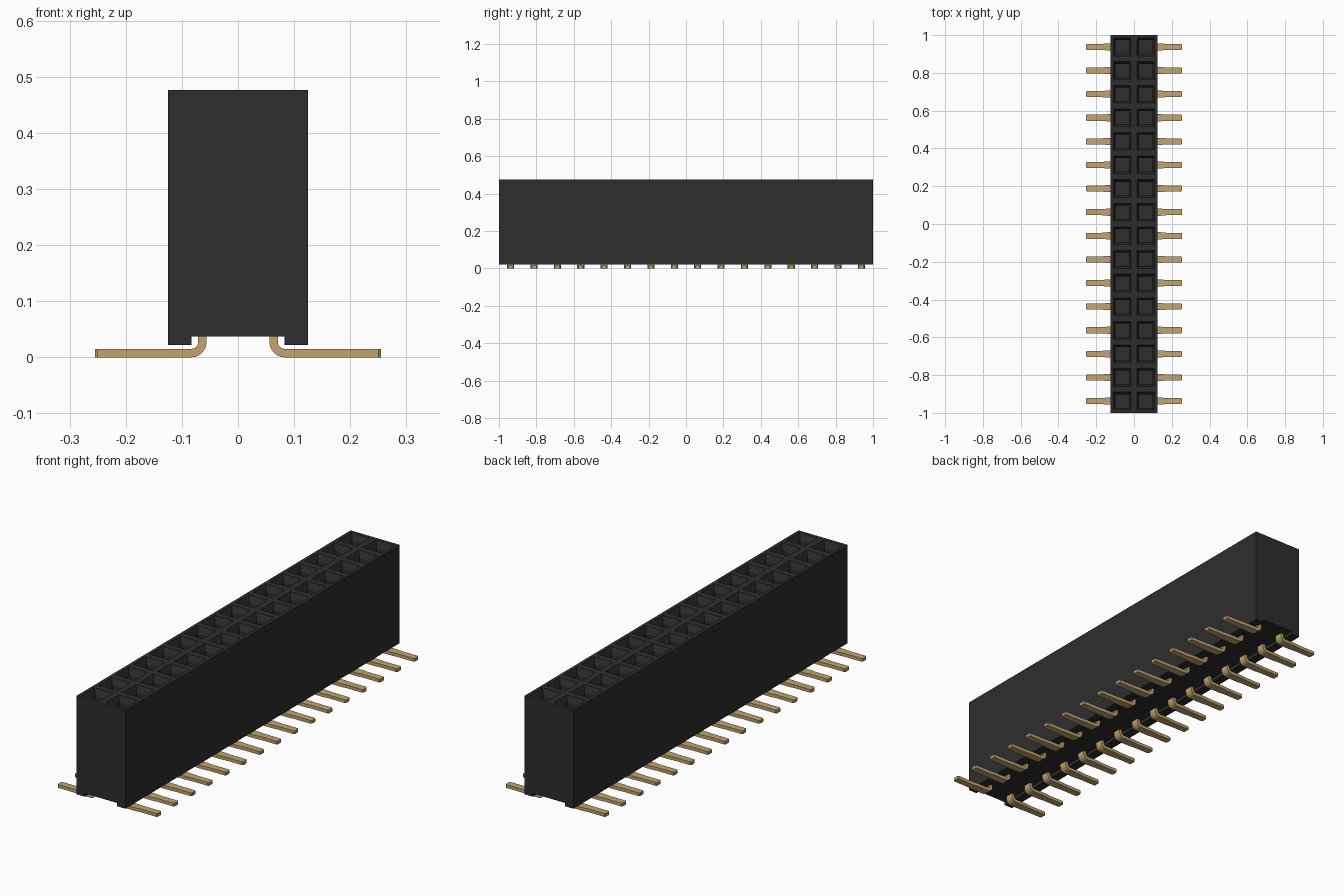
import bpy, bmesh, math
from mathutils import Vector

cube = bpy.data.objects.get("Cube")
if cube:
    bpy.data.objects.remove(cube, do_unlink=True)

ROWS, PITCH = 16, 0.125
HALF_X, TOP, BOTTOM, CHANNEL = 0.125, 0.476, 0.022, 0.037


def material(name, color):
    m = bpy.data.materials.new(name)
    m.use_nodes = True
    m.diffuse_color = color
    bsdf = m.node_tree.nodes["Principled BSDF"]
    bsdf.inputs["Base Color"].default_value = color
    bsdf.inputs["Roughness"].default_value = 0.6
    return m


BLACK = material("black plastic", (0.027, 0.027, 0.027, 1))
GOLD = material("gold metal", (0.52, 0.375, 0.17, 1))


def finish(name, bm, mat):
    bmesh.ops.recalc_face_normals(bm, faces=bm.faces[:])
    mesh = bpy.data.meshes.new(name)
    bm.to_mesh(mesh)
    bm.free()
    mesh.materials.append(mat)
    obj = bpy.data.objects.new(name, mesh)
    bpy.context.collection.objects.link(obj)
    return obj


def row_y(i):
    return (i - (ROWS - 1) / 2) * PITCH


# Housing: grid of square sockets on top of a channelled profile
def build_housing():
    bm = bmesh.new()
    # one top cell for each socket
    cells = []
    for cx in (-PITCH / 2, PITCH / 2):
        for i in range(ROWS):
            h = PITCH / 2
            corners = [(-h, -h), (h, -h), (h, h), (-h, h)]
            cells.append(bm.faces.new([bm.verts.new((cx + x, row_y(i) + y, TOP))
                                       for x, y in corners]))
    bm.normal_update()
    # rim, tapered lead-in, then a deep straight well
    bmesh.ops.inset_individual(bm, faces=cells, thickness=0.022)
    bmesh.ops.inset_individual(bm, faces=cells, thickness=0.016, depth=-0.03)
    wells = bmesh.ops.extrude_discrete_faces(bm, faces=cells)["faces"]
    for f in wells:
        bmesh.ops.translate(bm, verts=f.verts[:], vec=(0, 0, -0.33))
    # walls, feet rails and underside channel
    profile = [(-HALF_X, TOP), (-HALF_X, BOTTOM), (-0.083, BOTTOM), (-0.083, CHANNEL),
               (0.083, CHANNEL), (0.083, BOTTOM), (HALF_X, BOTTOM), (HALF_X, TOP)]
    ends = [[bm.verts.new((x, y, z)) for x, z in profile] for y in (-1, 1)]
    for k in range(len(profile) - 1):
        bm.faces.new([ends[0][k], ends[0][k + 1], ends[1][k + 1], ends[1][k]])
    for end in ends:
        bm.faces.new(end)
    bmesh.ops.remove_doubles(bm, verts=bm.verts[:], dist=0.0002)
    return finish("socket_housing", bm, BLACK)


# Lead: flat strip swept down, round the bend and out along the foot
def add_lead(bm, side, y):
    cx, cz, outer, inner = 0.083, 0.027, 0.027, 0.012
    stations = [((0.056, 0.09), (0.071, 0.09), 0.038)]
    for k in range(7):
        a = math.pi + k * math.pi / 12
        c, s = math.cos(a), math.sin(a)
        stations.append(((cx + outer * c, cz + outer * s),
                         (cx + inner * c, cz + inner * s), 0.038))
    for x, width in ((0.14, 0.038), (0.17, 0.032), (0.250, 0.032), (0.255, 0.024)):
        stations.append(((x, 0), (x, 0.015), width))
    rings = []
    for low, high, width in stations:
        w = width / 2
        rings.append([bm.verts.new((side * p[0], y + dy, p[1]))
                      for p, dy in ((low, -w), (low, w), (high, w), (high, -w))])
    for a, b in zip(rings, rings[1:]):
        for k in range(4):
            n = (k + 1) % 4
            bm.faces.new([a[k], a[n], b[n], b[k]])
    bm.faces.new(rings[0])
    bm.faces.new(rings[-1])


def add_box(bm, centre, size):
    verts = bmesh.ops.create_cube(bm, size=1)["verts"]
    bmesh.ops.scale(bm, verts=verts, vec=size)
    bmesh.ops.translate(bm, verts=verts, vec=Vector(centre))


build_housing()
for side, label in ((1, "left"), (-1, "right")):
    leads, contacts = bmesh.new(), bmesh.new()
    for i in range(ROWS):
        y = row_y(i)
        add_lead(leads, side, y)
        # twin spring blades inside each well
        for dx in (-0.008, 0.008):
            add_box(contacts, (side * PITCH / 2 + dx, y, 0.24), (0.005, 0.036, 0.28))
    obj = finish(label + "_leads", leads, GOLD)
    finish(label + "_contacts", contacts, GOLD)
    bpy.ops.object.select_all(action="DESELECT")
    obj.select_set(True)
    bpy.context.view_layer.objects.active = obj
    bpy.ops.object.shade_smooth_by_angle(angle=math.radians(25))
